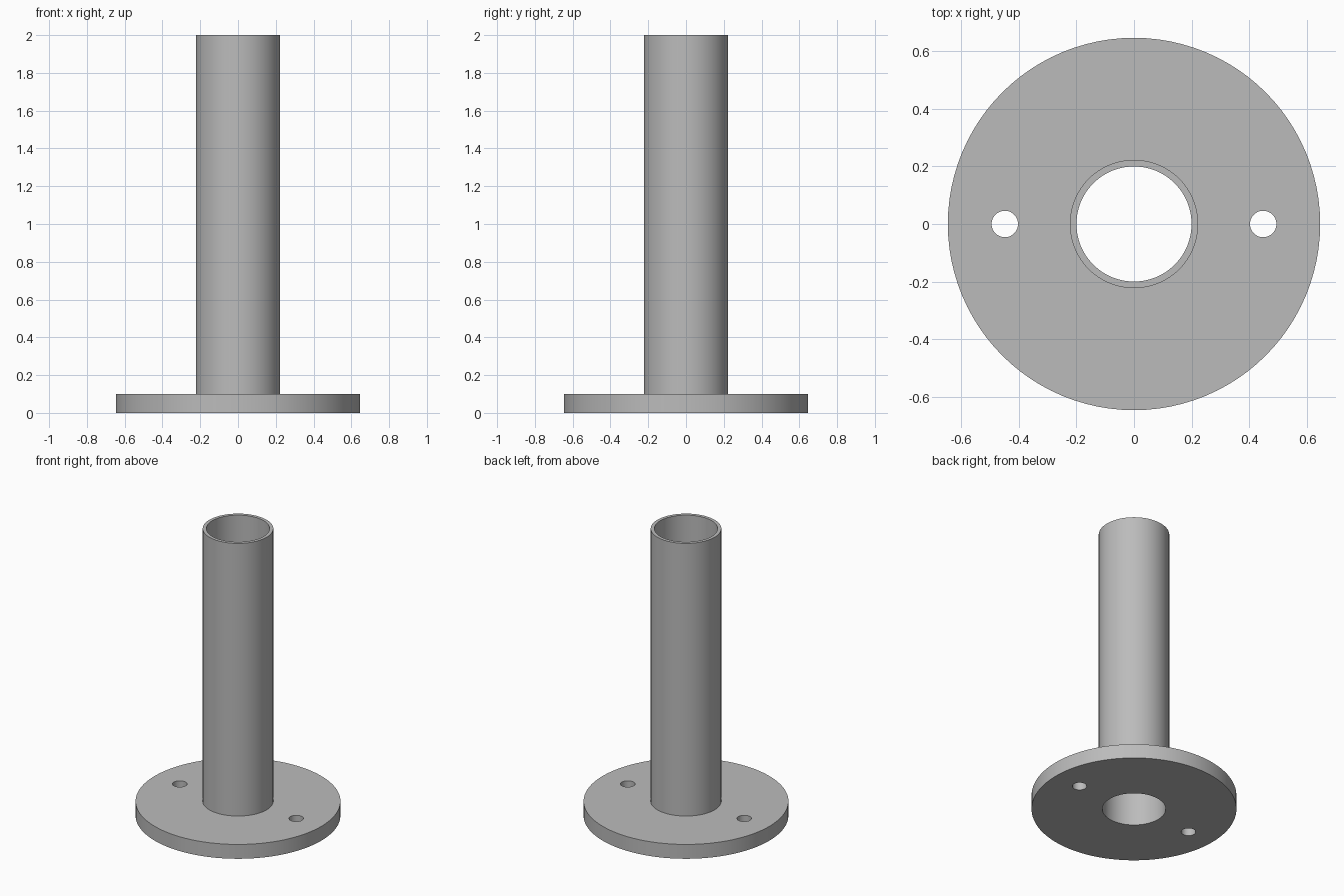
import bpy
import bmesh
import math

cube = bpy.data.objects.get("Cube")
if cube:
    bpy.data.objects.remove(cube, do_unlink=True)

FLANGE_R, TUBE_R, BORE_R = 0.647, 0.223, 0.2
FLANGE_H, TOP = 0.1, 2.0
HOLE_R, HOLE_X = 0.046, 0.449

# Plain grey metal
grey = bpy.data.materials.new("grey_metal")
grey.use_nodes = True
colour = (0.5, 0.5, 0.5, 1)
grey.diffuse_color = colour
grey.node_tree.nodes["Principled BSDF"].inputs["Base Color"].default_value = colour


def lathe(name, profile, segments):
    """Revolve a closed (radius, height) profile around z."""
    bm = bmesh.new()
    verts = [bm.verts.new((r, 0, z)) for r, z in profile]
    edges = [bm.edges.new((a, b)) for a, b in zip(verts, verts[1:] + verts[:1])]
    bmesh.ops.spin(bm, geom=verts + edges, axis=(0, 0, 1), cent=(0, 0, 0),
                   angle=math.tau, steps=segments, use_merge=True)
    bmesh.ops.remove_doubles(bm, verts=bm.verts, dist=0.0001)
    bmesh.ops.recalc_face_normals(bm, faces=bm.faces)
    mesh = bpy.data.meshes.new(name)
    bm.to_mesh(mesh)
    bm.free()
    obj = bpy.data.objects.new(name, mesh)
    bpy.context.collection.objects.link(obj)
    mesh.materials.append(grey)
    return obj


# Hollow tube and round base flange as one turned body
body = lathe("flanged_tube", [
    (BORE_R, 0), (FLANGE_R, 0), (FLANGE_R, FLANGE_H),
    (TUBE_R, FLANGE_H), (TUBE_R, TOP), (BORE_R, TOP)], 96)

# Bolt holes through the flange, one on each side
for side in (-1, 1):
    bpy.ops.mesh.primitive_cylinder_add(
        vertices=48, radius=HOLE_R, depth=FLANGE_H * 3,
        location=(side * HOLE_X, 0, FLANGE_H / 2))
    cutter = bpy.context.object
    cutter.name = "bolt_hole_cutter"
    cutter.hide_render = True
    cutter.data.materials.append(grey)
    cut = body.modifiers.new("bolt_hole", 'BOOLEAN')
    cut.operation = 'DIFFERENCE'
    cut.solver = 'EXACT'
    cut.object = cutter
    bpy.context.view_layer.objects.active = body
    bpy.ops.object.modifier_apply(modifier=cut.name)
    bpy.data.objects.remove(cutter, do_unlink=True)

# Smooth round walls with crisp rims
bpy.ops.object.select_all(action='DESELECT')
body.select_set(True)
bpy.context.view_layer.objects.active = body
bpy.ops.object.shade_smooth_by_angle(angle=math.radians(30))
